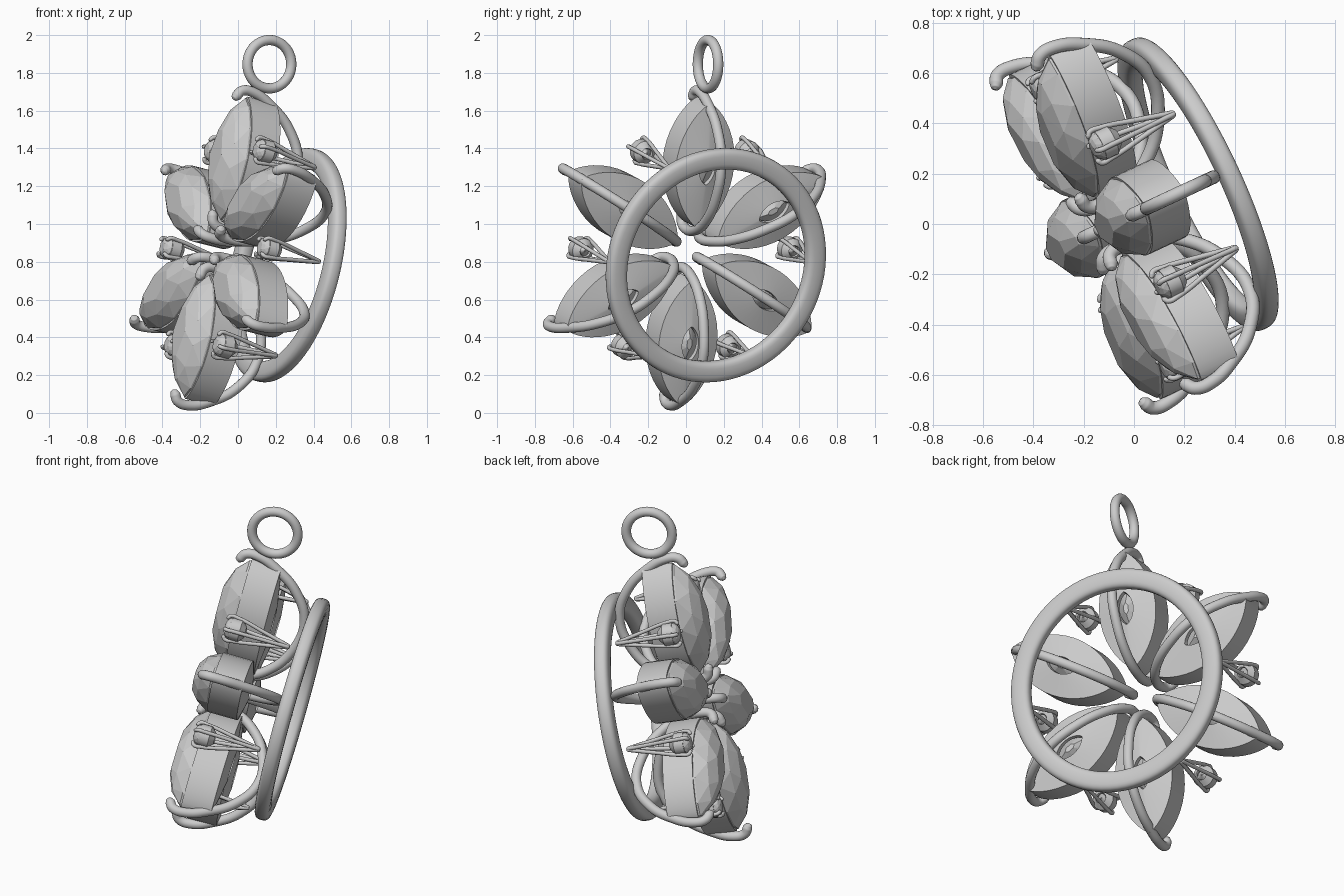
import bpy, bmesh
from math import pi, cos, sin, radians
from mathutils import Matrix, Vector

if "Cube" in bpy.data.objects:
    bpy.data.objects.remove(bpy.data.objects["Cube"])

# Flower frame: local x/y lie in the flower plane, local z is its face normal
a, t = radians(25), radians(12.8)
R = Vector((sin(a), -cos(a), 0))
F = Vector((-cos(a) * cos(t), -sin(a) * cos(t), sin(t)))
U = F.cross(R)
M = Matrix((R, U, F)).transposed().to_4x4()
M.translation = Vector((-0.013, 0.033, 0.849))


def outline(L, W, p, n, s, off=0.0):
    """Closed outline: ellipse for p=1, pointed marquise for larger p."""
    pts = []
    for i in range(n):
        k = 2 * pi * (i + off) / n
        sn = sin(k)
        y = W * abs(sn) ** p * (1 if sn >= 0 else -1)
        pts.append((L * cos(k) * s, y * s))
    return pts


def finish(bm, name):
    bmesh.ops.recalc_face_normals(bm, faces=bm.faces)
    me = bpy.data.meshes.new(name)
    bm.to_mesh(me)
    bm.free()
    return me


def smooth(me, angle=35):
    ob = bpy.data.objects.new("tmp", me)
    bpy.context.collection.objects.link(ob)
    bpy.ops.object.select_all(action='DESELECT')
    ob.select_set(True)
    bpy.context.view_layer.objects.active = ob
    bpy.ops.object.shade_smooth_by_angle(angle=radians(angle))
    bpy.data.objects.remove(ob)
    return me


def seat_mesh(name, L, W, p, n, cx, prof):
    """Band swept around the outline; prof is a closed list of (scale, height)."""
    bm = bmesh.new()
    rings = [[bm.verts.new((x + cx, y, z)) for x, y in outline(L, W, p, n, s)]
             for s, z in prof]
    for j in range(len(rings)):
        A, B = rings[j], rings[(j + 1) % len(rings)]
        for i in range(n):
            k = (i + 1) % n
            bm.faces.new((A[i], A[k], B[k], B[i]))
    return smooth(finish(bm, name))


def gem_mesh(name, L, W, p, cx, levels):
    """Faceted stone as the hull of stacked rings (scale, height, count, offset)."""
    bm = bmesh.new()
    for s, z, n, off in levels:
        for x, y in outline(L, W, p, n, s, off):
            bm.verts.new((x + cx, y, z))
    bmesh.ops.convex_hull(bm, input=bm.verts[:])
    return finish(bm, name)


def wire_mesh(name, paths, r, res=6):
    """Round wires with softened ends along smooth paths."""
    cu = bpy.data.curves.new(name, 'CURVE')
    cu.dimensions = '3D'
    cu.bevel_depth, cu.bevel_resolution = r, res
    cu.use_fill_caps = True
    cu.resolution_u = 6
    for pts in paths:
        v = [Vector(q) for q in pts]
        ends = []
        for p0, p1 in ((v[0], v[1]), (v[-1], v[-2])):
            d = (p0 - p1).normalized() * r
            ends.append([(p0 + d, 0.15), (p0 + d * 0.75, 0.66)])
        pr = ends[0] + [(q, 1) for q in v] + ends[1][::-1]
        sp = cu.splines.new('BEZIER')
        sp.bezier_points.add(len(pr) - 1)
        for b, (co, rad) in zip(sp.bezier_points, pr):
            b.co, b.radius = co, rad
            b.handle_left_type = b.handle_right_type = 'AUTO'
    ob = bpy.data.objects.new(name, cu)
    bpy.context.collection.objects.link(ob)
    bpy.context.view_layer.update()
    dg = bpy.context.evaluated_depsgraph_get()
    me = bpy.data.meshes.new_from_object(ob.evaluated_get(dg))
    bpy.data.objects.remove(ob)
    return smooth(me, 75)


def place(name, me, mat):
    ob = bpy.data.objects.new(name, me)
    bpy.context.collection.objects.link(ob)
    ob.matrix_world = mat


# Large marquise stone, its cup and the wire that wraps behind it
big_seat = seat_mesh("petal_seat", 0.34, 0.17, 1.5, 40, 0.48,
                     [(1, 0.115), (1, -0.055), (0.28, -0.085), (0.26, -0.06),
                      (0.9, -0.03), (0.94, 0.115)])
big_gem = gem_mesh("petal_gem", 0.34, 0.17, 1.5, 0.48,
                   [(0.97, 0.10, 12, 0), (0.97, 0.125, 12, 0), (0.76, 0.19, 12, 0.5),
                    (0.45, 0.23, 6, 0.5), (0.1, -0.075, 6, 0)])
arc = [(0.165, 0.175), (0.125, 0.16), (0.105, 0.11), (0.12, 0.0), (0.20, -0.13),
       (0.36, -0.23), (0.54, -0.25), (0.70, -0.165), (0.80, -0.035),
       (0.85, 0.09), (0.842, 0.155), (0.81, 0.178)]
big_wire = wire_mesh("petal_wire", [[(x, 0, z) for x, z in arc]], 0.027)

# Small round stone, its cup and four thin claws meeting at the back
sr, sx = 0.062, 0.61
small_seat = seat_mesh("small_seat", sr, sr, 1, 24, sx,
                       [(1, 0.115), (1, 0.06), (0.5, 0.03), (0.42, 0.04),
                        (0.85, 0.065), (0.92, 0.115)])
small_gem = gem_mesh("small_gem", sr, sr, 1, sx,
                     [(0.95, 0.105, 12, 0), (0.95, 0.12, 12, 0), (0.75, 0.138, 12, 0.5),
                      (0.5, 0.148, 6, 0.5), (0.05, 0.035, 6, 0)])
claws = []
for i in range(4):
    k = pi / 4 + i * pi / 2
    c, s = cos(k), sin(k)
    claws.append([(sx + c * 0.055, s * 0.055, 0.143), (sx + c * 0.068, s * 0.068, 0.132),
                  (sx + c * 0.067, s * 0.067, 0.09),
                  (sx - 0.01 + c * 0.038, s * 0.038, -0.06),
                  (sx - 0.02 + c * 0.005, s * 0.005, -0.215)])
small_wire = wire_mesh("small_claws", claws, 0.011, 3)

# Six petals with a small stone between each pair
for i in range(6):
    P = M @ Matrix.Rotation(radians(30 + 60 * i), 4, 'Z')
    Q = M @ Matrix.Rotation(radians(60 * i), 4, 'Z')
    for nm, me in (("petal_seat", big_seat), ("petal_gem", big_gem), ("petal_wire", big_wire)):
        place(f"{nm}_{i + 1}", me, P)
    for nm, me in (("small_seat", small_seat), ("small_gem", small_gem),
                   ("small_claws", small_wire)):
        place(f"{nm}_{i + 1}", me, Q)

# Back ring with a flattened, rounded section
sec = []
for i in range(24):
    c, s = cos(2 * pi * i / 24), sin(2 * pi * i / 24)
    sec.append((0.578 + 0.056 * abs(c) ** 0.7 * (1 if c > 0 else -1),
                -0.303 + 0.042 * abs(s) ** 0.7 * (1 if s > 0 else -1)))
place("back_ring", seat_mesh("back_ring", 1, 1, 1, 80, 0, sec), M)

# Hanging loop at the top
bpy.ops.mesh.primitive_torus_add(major_radius=0.128, minor_radius=0.027,
                                 major_segments=48, minor_segments=16)
loop = bpy.context.object
loop.name = "hanging_loop"
bpy.ops.object.shade_smooth_by_angle(angle=radians(60))
loop.matrix_world = (M @ Matrix.Translation((0, 1.016, 0.028))
                     @ Matrix.Rotation(pi / 2, 4, 'Y'))
